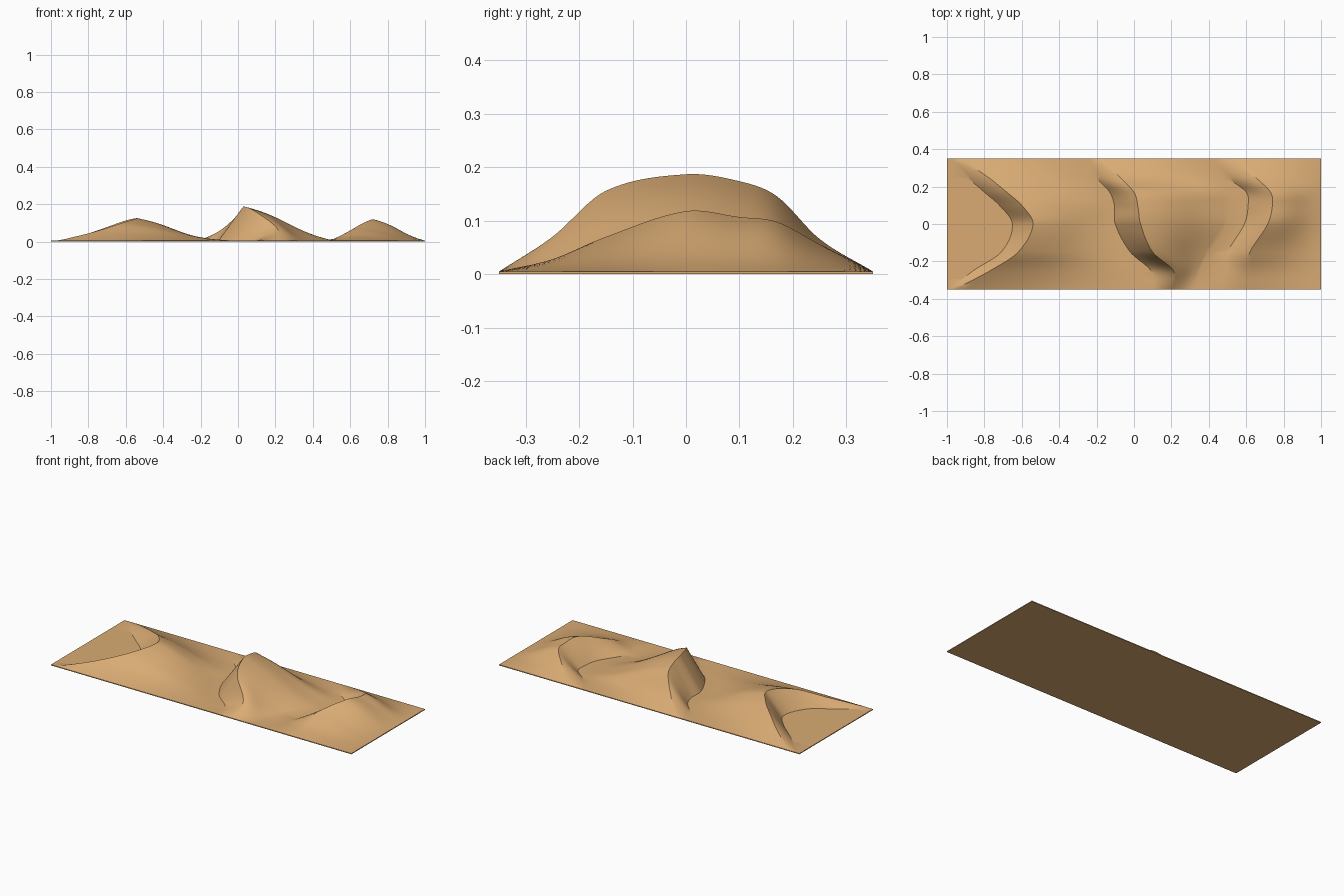
import bpy, bmesh, math

if "Cube" in bpy.data.objects:
    bpy.data.objects.remove(bpy.data.objects["Cube"])

# Section lines run across the strip; each dune has a slip-face foot, crest and windward end
Y = [-0.35, -0.25, -0.15, 0.0, 0.10, 0.17, 0.25, 0.35]
FLOOR = 0.005
DUNES = [
    dict(foot=[-.985, -.86, -.71, -.65, -.72, -.80, -.89, -.985],
         crest=[-.96, -.77, -.62, -.54, -.60, -.68, -.78, -.93],
         end=[.02, .0, -.07, -.14, -.15, -.18, -.24, -.28],
         height=[.005, .052, .10, .125, .113, .085, .05, .005]),
    dict(foot=[.10, .09, -.02, -.10, -.105, -.13, -.20, -.24],
         crest=[.20, .21, .10, .035, .02, .0, -.075, -.18],
         end=[.33, .35, .40, .50, .51, .51, .46, .40],
         height=[.005, .07, .156, .187, .174, .146, .066, .005]),
    dict(foot=[.45, .48, .50, .59, .61, .60, .50, .42],
         crest=[.60, .60, .62, .715, .74, .73, .65, .55],
         end=[1.0] * 8,
         height=[.005, .028, .07, .118, .107, .098, .056, .005]),
]


def curve(values, y):
    """Smooth interpolation of a value along the section positions."""
    n = len(Y)
    i = max(k for k in range(n - 1) if Y[k] <= y + 1e-9)

    def slope(k):
        a, b = max(k - 1, 0), min(k + 1, n - 1)
        return (values[b] - values[a]) / (Y[b] - Y[a])

    h = Y[i + 1] - Y[i]
    t = (y - Y[i]) / h
    return ((2*t**3 - 3*t**2 + 1) * values[i] + (t**3 - 2*t**2 + t) * h * slope(i)
            + (3*t**2 - 2*t**3) * values[i + 1] + (t**3 - t**2) * h * slope(i + 1))


def section(y):
    """Surface points of one section, left to right."""
    pts = [(-1.0, FLOOR)]
    for d in DUNES:
        foot, crest, end = (curve(d[k], y) for k in ("foot", "crest", "end"))
        top = max(curve(d["height"], y), FLOOR) - FLOOR
        # flat trough, then the steep slip face
        for k in range(7):
            t = k / 6
            pts.append((foot + (crest - foot) * t, FLOOR + top * t))
        # long windward slope that eases out at the bottom
        for k in range(1, 17):
            s = k / 16
            fall = 1 - s + 0.05 * math.sin(2 * math.pi * s)
            pts.append((min(crest + (end - crest) * s, 1.0), FLOOR + top * fall))
    return pts


# Dune field surface
bm = bmesh.new()
rows = []
ROWS = 70
for r in range(ROWS + 1):
    y = -0.35 + 0.7 * r / ROWS
    rows.append([bm.verts.new((x, y, z)) for x, z in section(y)])
for a, b in zip(rows, rows[1:]):
    for i in range(len(a) - 1):
        bm.faces.new((a[i], a[i + 1], b[i + 1], b[i]))

# Thin side walls and flat underside
rim = (rows[0] + [r[-1] for r in rows[1:-1]] + rows[-1][::-1]
       + [r[0] for r in rows[-2:0:-1]])
low = [bm.verts.new((v.co.x, v.co.y, 0)) for v in rim]
for i in range(len(rim)):
    j = (i + 1) % len(rim)
    bm.faces.new((rim[j], rim[i], low[i], low[j]))
bm.faces.new(low[::-1])
bm.normal_update()

mesh = bpy.data.meshes.new("sand_dunes")
bm.to_mesh(mesh)
bm.free()
dunes = bpy.data.objects.new("sand_dunes", mesh)
bpy.context.collection.objects.link(dunes)

# Sand colour
sand = bpy.data.materials.new("sand")
sand.diffuse_color = (0.70, 0.41, 0.175, 1)
sand.use_nodes = True
sand.node_tree.nodes["Principled BSDF"].inputs["Base Color"].default_value = sand.diffuse_color
mesh.materials.append(sand)

# Smooth slopes with crisp crests
bpy.context.view_layer.objects.active = dunes
dunes.select_set(True)
bpy.ops.object.shade_smooth_by_angle(angle=math.radians(30))
